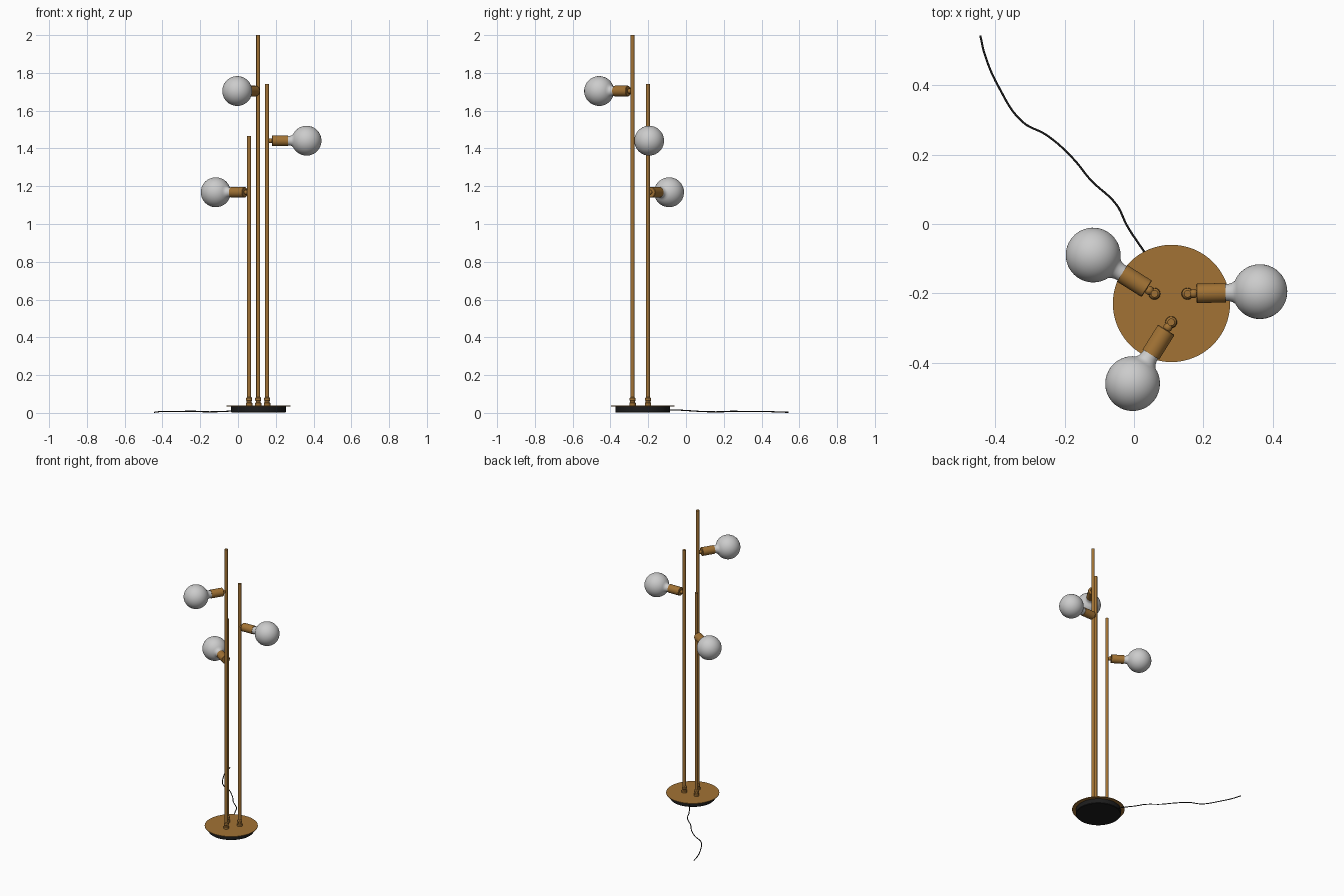
import bpy, bmesh, math
from mathutils import Vector, Matrix

if "Cube" in bpy.data.objects:
    bpy.data.objects.remove(bpy.data.objects["Cube"])


def material(name, rgb):
    m = bpy.data.materials.new(name)
    m.diffuse_color = (*rgb, 1)
    m.use_nodes = True
    m.node_tree.nodes["Principled BSDF"].inputs["Base Color"].default_value = m.diffuse_color
    return m


BRASS = material("brass", (0.36, 0.17, 0.035))
BLACK = material("black", (0.012, 0.012, 0.012))


def lathe(name, profile, origin, axis=(0, 0, 1), mat=None, sides=32):
    """Spin (radius, distance) points around an axis."""
    bm = bmesh.new()
    verts = [bm.verts.new((r, 0, d)) for r, d in profile]
    edges = [bm.edges.new(pair) for pair in zip(verts, verts[1:])]
    bmesh.ops.spin(bm, geom=verts + edges, cent=(0, 0, 0), axis=(0, 0, 1),
                   angle=math.tau, steps=sides)
    bmesh.ops.remove_doubles(bm, verts=bm.verts, dist=1e-5)
    bmesh.ops.recalc_face_normals(bm, faces=bm.faces)
    mesh = bpy.data.meshes.new(name)
    bm.to_mesh(mesh)
    bm.free()
    ob = bpy.data.objects.new(name, mesh)
    bpy.context.collection.objects.link(ob)
    turn = Vector((0, 0, 1)).rotation_difference(Vector(axis)).to_matrix().to_4x4()
    ob.matrix_world = Matrix.Translation(origin) @ turn
    if mat:
        mesh.materials.append(mat)
    bpy.ops.object.select_all(action='DESELECT')
    ob.select_set(True)
    bpy.context.view_layer.objects.active = ob
    bpy.ops.object.shade_smooth_by_angle(angle=math.radians(35))
    return ob


# Base: black weight under a thin brass disc
BASE = (0.108, -0.229, 0)
lathe("base_weight", [(0, 0.002), (0.142, 0.002), (0.145, 0.005), (0.145, 0.035), (0, 0.035)],
      BASE, mat=BLACK, sides=64)
lathe("base_plate", [(0, 0.035), (0.169, 0.035), (0.169, 0.039), (0, 0.039)],
      BASE, mat=BRASS, sides=64)

# Bulb profile: neck blending into a globe
R, CENTRE = 0.079, 0.209
start = math.asin(0.033 / R)
bulb = [(0, 0.108), (0.024, 0.108), (0.025, 0.120), (0.028, 0.130)]
for i in range(21):
    a = start + (math.pi - start) * i / 20
    bulb.append((R * math.sin(a) if i < 20 else 0, CENTRE - R * math.cos(a)))

# Swivel ball profile
ball = [(0.013 * math.sin(math.pi * i / 10) if 0 < i < 10 else 0,
         0.018 - 0.013 * math.cos(math.pi * i / 10)) for i in range(11)]

# Three poles, each with a lamp head: x, y, pole height, head height, bulb x, bulb y
LAMPS = [("short", 0.059, -0.201, 1.465, 1.168, -0.117, -0.090),
         ("middle", 0.154, -0.201, 1.740, 1.441, 0.363, -0.195),
         ("tall", 0.107, -0.283, 2.000, 1.704, -0.004, -0.460)]
for tag, x, y, top, z, bx, by in LAMPS:
    lathe(tag + "_pole", [(0, 0.037), (0.0105, 0.037), (0.0105, top), (0, top)],
          (x, y, 0), mat=BRASS, sides=24)
    lathe(tag + "_pole_collar",
          [(0.0105, 0.037), (0.017, 0.037), (0.017, 0.052), (0.013, 0.056),
           (0.013, 0.062), (0.016, 0.066), (0.016, 0.078), (0.0105, 0.084)],
          (x, y, 0), mat=BRASS, sides=24)
    pos, aim = (x, y, z), Vector((bx - x, by - y, 0)).normalized()
    lathe(tag + "_stem", [(0, 0), (0.007, 0), (0.007, 0.035), (0, 0.035)], pos, aim, BRASS, 16)
    lathe(tag + "_swivel", ball, pos, aim, BRASS, 20)
    lathe(tag + "_socket", [(0, 0.026), (0.026, 0.026), (0.028, 0.028), (0.028, 0.110),
                            (0.025, 0.110), (0.025, 0.104), (0, 0.104)], pos, aim, BRASS)
    lathe(tag + "_bulb", bulb, pos, aim, None, 40)

# Power cord trailing over the floor
PATH = [(0.05, -0.11, 0.016), (0.02, -0.066, 0.016), (-0.02, -0.005, 0.013),
        (-0.05, 0.055, 0.009), (-0.125, 0.127, 0.006), (-0.175, 0.188, 0.006),
        (-0.25, 0.255, 0.009), (-0.322, 0.295, 0.007), (-0.39, 0.395, 0.008),
        (-0.43, 0.488, 0.005), (-0.443, 0.543, 0.003)]
curve = bpy.data.curves.new("power_cord", 'CURVE')
curve.dimensions = '3D'
curve.bevel_depth = 0.003
curve.bevel_resolution = 2
curve.use_fill_caps = True
spline = curve.splines.new('BEZIER')
spline.bezier_points.add(len(PATH) - 1)
for p, co in zip(spline.bezier_points, PATH):
    p.co = co
    p.handle_left_type = p.handle_right_type = 'AUTO'
spline.resolution_u = 6
curve.materials.append(BLACK)
bpy.context.collection.objects.link(bpy.data.objects.new("power_cord", curve))
